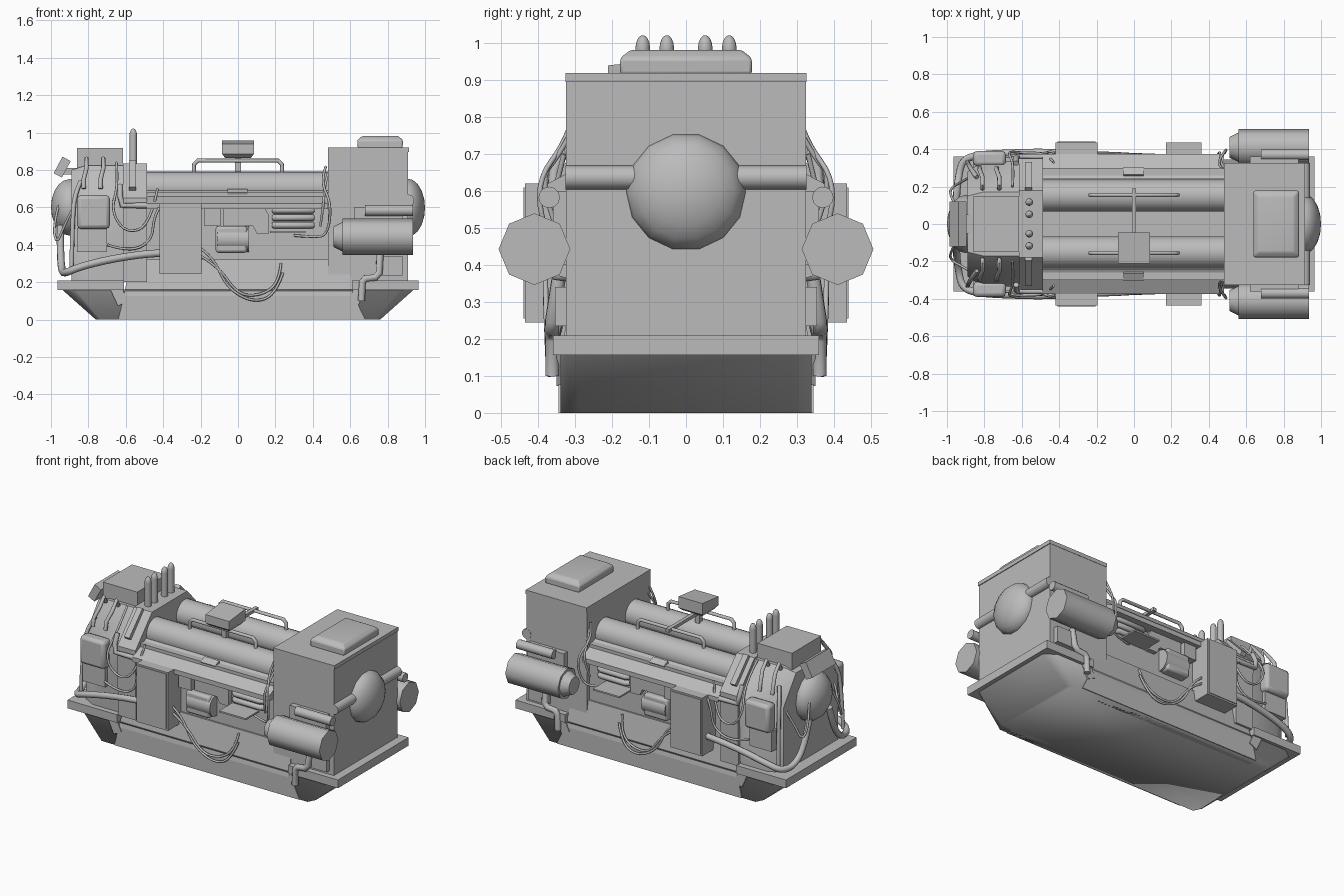
import bpy, bmesh
from math import radians
from mathutils import Vector, Matrix, Euler

cube = bpy.data.objects.get("Cube")
if cube:
    bpy.data.objects.remove(cube, do_unlink=True)

GREY = (0.5, 0.5, 0.5, 1)
grey = bpy.data.materials.new("plain grey")
grey.use_nodes = True
grey.diffuse_color = GREY
grey.node_tree.nodes["Principled BSDF"].inputs["Base Color"].default_value = GREY


def finish(name, mesh, mirror, bevel=0, angle=40):
    obj = bpy.data.objects.new(name, mesh)
    bpy.context.collection.objects.link(obj)
    mesh.materials.clear()
    mesh.materials.append(grey)
    bpy.ops.object.select_all(action='DESELECT')
    obj.select_set(True)
    bpy.context.view_layer.objects.active = obj
    bpy.ops.object.shade_smooth_by_angle(angle=radians(angle))
    if bevel:
        mod = obj.modifiers.new("bevel", 'BEVEL')
        mod.width, mod.segments = bevel, 2
    if mirror:
        mod = obj.modifiers.new("mirror", 'MIRROR')
        mod.use_axis = (False, True, False)
        mod.use_mirror_merge = False
    return obj


def from_bm(name, bm, mirror=False, **kw):
    bmesh.ops.recalc_face_normals(bm, faces=bm.faces[:])
    mesh = bpy.data.meshes.new(name)
    bm.to_mesh(mesh)
    bm.free()
    return finish(name, mesh, mirror, **kw)


def loft(name, rings, **kw):
    bm = bmesh.new()
    loops = [[bm.verts.new(p) for p in ring] for ring in rings]
    for a, b in zip(loops, loops[1:]):
        for i in range(len(a)):
            j = (i + 1) % len(a)
            bm.faces.new((a[i], a[j], b[j], b[i]))
    bm.faces.new(loops[0])
    bm.faces.new(loops[-1])
    return from_bm(name, bm, **kw)


def along_x(name, profile, x0, x1, **kw):
    return loft(name, [[(x, y, z) for y, z in profile] for x in (x0, x1)], **kw)


def box(name, x, y, z, rot=(0, 0, 0), **kw):
    """Box from (low, high) ranges, turned about its own middle."""
    bm = bmesh.new()
    mid = Vector([(a + b) / 2 for a, b in (x, y, z)])
    size = Matrix.Diagonal([b - a for a, b in (x, y, z)] + [1])
    turn = Euler([radians(a) for a in rot]).to_matrix().to_4x4()
    bmesh.ops.create_cube(bm, size=1, matrix=Matrix.Translation(mid) @ turn @ size)
    return from_bm(name, bm, **kw)


def cyl(name, p0, p1, r0, r1=None, seg=16, **kw):
    p0, p1 = Vector(p0), Vector(p1)
    bm = bmesh.new()
    m = Matrix.Translation((p0 + p1) / 2) @ (p1 - p0).to_track_quat('Z', 'Y').to_matrix().to_4x4()
    bmesh.ops.create_cone(bm, cap_ends=True, segments=seg, radius1=r0,
                          radius2=r0 if r1 is None else r1, depth=(p1 - p0).length, matrix=m)
    return from_bm(name, bm, **kw)


def tube(name, pts, r, bend=False, mirror=True):
    cu = bpy.data.curves.new(name, 'CURVE')
    cu.dimensions = '3D'
    cu.bevel_depth, cu.bevel_resolution, cu.use_fill_caps = r, 2, True
    sp = cu.splines.new('NURBS' if bend else 'POLY')
    sp.points.add(len(pts) - 1)
    for p, co in zip(sp.points, pts):
        p.co = (*co, 1)
    if bend:
        sp.order_u, sp.use_endpoint_u, sp.resolution_u = 3, True, 5
    tmp = bpy.data.objects.new(name + "_path", cu)
    bpy.context.collection.objects.link(tmp)
    graph = bpy.context.evaluated_depsgraph_get()
    mesh = bpy.data.meshes.new_from_object(tmp.evaluated_get(graph))
    bpy.data.objects.remove(tmp, do_unlink=True)
    return finish(name, mesh, mirror, angle=50)


def dome(name, centre, radii, **kw):
    bm = bmesh.new()
    m = Matrix.Translation(centre) @ Matrix.Diagonal((*radii, 1)) @ Matrix.Rotation(radians(90), 4, 'Y')
    bmesh.ops.create_uvsphere(bm, u_segments=14, v_segments=10, radius=1, matrix=m)
    return from_bm(name, bm, **kw)


def both(half):
    return half + [(-y, z) for y, z in reversed(half)]


# Hull with sloping, softly cut ends
def outline(z, end, corner, ye):
    half = [(end, ye), (corner, .34), (-corner, .34), (-end, ye)]
    return [(x, y, z) for x, y in half] + [(x, -y, z) for x, y in reversed(half)]

loft("hull", [outline(0, .76, .735, .29), outline(.16, .94, .87, .29)], angle=60)
for s in (-1, 1):
    a, b = sorted((s * .61, s * .965))
    box("end_flange", (a, b), (-.36, .36), (.157, .21))
    box("flange_gusset", (s * .64 - .03, s * .64 + .03), (.31, .35), (.08, .2),
        rot=(0, s * 25, 0), mirror=True)
loft("side_skirt", [[(-.64, y, 0), (.68, y, 0), (.62, y, .125), (-.61, y, .125)] for y in (.28, .345)],
     mirror=True)
loft("sloping_skirt", [
    [(-.61, .2, .125), (.62, .2, .125), (.62, .345, .125), (-.61, .345, .125)],
    [(-.575, .2, .32), (.59, .2, .32), (.59, .31, .32), (-.575, .31, .32)]], mirror=True)

# Middle section
box("core", (-.5, .5), (-.3, .3), (.15, .68))
along_x("shoulder_shelf", [(.28, .59), (.375, .59), (.375, .62), (.24, .69), (.24, .6)], -.49, .48, mirror=True)
cyl("long_cylinder", (-.5, .152, .705), (.5, .152, .705), .086, seg=24, mirror=True)
box("shelf_block", (-.055, .05), (.255, .3), (.66, .69), rot=(-27, 0, 0), mirror=True)
tube("hand_rail", [(-.235, .155, .78), (-.235, .155, .83), (-.215, .155, .85),
                   (.215, .155, .85), (.235, .155, .83), (.235, .155, .78)], .011)
box("cross_bar", (-.012, .012), (-.13, .19), (.84, .86))
box("sensor_post", (-.015, .015), (-.145, -.115), (.7, .88))
loft("sensor_box", [[(-a, -.128 - b, z), (a, -.128 - b, z), (a, -.128 + b, z + t), (-a, -.128 + b, z + t)]
                    for a, b, z, t in ((.07, .06, .865, 0), (.085, .083, .885, 0), (.085, .083, .94, .018))])

# Equipment on the long sides
box("control_cabinet", (-.42, -.195), (.3, .435), (.245, .62), mirror=True)
box("cabinet_door", (-.41, -.205), (.43, .44), (.255, .61), mirror=True)
box("junction_box", (-.18, -.09), (.29, .35), (.5, .61), mirror=True)
cyl("pump_barrel", (-.11, .305, .43), (.06, .305, .43), .07, seg=12, mirror=True)
box("pump_mount", (-.12, .05), (.28, .365), (.357, .5), bevel=.015, mirror=True)
loft("bracket_plate", [[(x, y, z) for x, z in ((-.08, .6), (.14, .6), (.165, .56), (.165, .46),
     (.1, .46), (.08, .5), (-.08, .5))] for y in (.29, .33)], mirror=True)
for z in (.585, .545, .505):
    tube("cooling_rib", [(.19, .305, z), (.21, .318, z), (.38, .318, z), (.4, .305, z)], .018)
box("step_tray", (.17, .36), (.29, .435), (.463, .473), mirror=True)

# Tall head block
box("head_block", (.48, .91), (-.324, .324), (.2, .9))
box("head_cap", (.48, .915), (-.326, .326), (.895, .92))
loft("roof_hatch", [[(.76 - a, -b, z), (.76 + a, -b, z), (.76 + a, b, z), (.76 - a, b, z)]
                    for a, b, z in ((.12, .178, .915), (.122, .178, .96), (.095, .15, .982))],
     bevel=.008)
dome("head_dome", (.905, 0, .598), (.095, .163, .16))
cyl("dome_pipe", (.91, .12, .637), (.91, .326, .637), .032, mirror=True)

# Side tanks on the head block
cyl("side_tank", (.56, .41, .443), (.935, .41, .443), .097, seg=8, angle=50, mirror=True)
cyl("tank_neck", (.51, .41, .443), (.565, .41, .443), .055, .082, seg=12, mirror=True)
cyl("upper_canister", (.68, .37, .583), (.935, .37, .583), .029, seg=12, mirror=True)
box("tank_bracket", (.62, .88), (.31, .36), (.4, .6), mirror=True)
box("lower_bracket", (.74, .88), (.31, .355), (.235, .34), mirror=True)
tube("drain_pipe", [(.76, .345, .36), (.755, .362, .25), (.735, .362, .225), (.68, .362, .22),
                    (.665, .362, .2), (.66, .362, .1)], .02)

# Many-sided rear housing with ribbed arch
housing = both([(.325, .2), (.335, .64), (.17, .825)])
rear = both([(.28, .2), (.28, .62), (.15, .8)])
loft("rear_housing", [[(x, y, z) for y, z in p] for x, p in ((-.55, housing), (-.81, housing), (-.89, rear))])
along_x("arch_rib", both([(.345, .2), (.35, .65), (.18, .835)]), -.615, -.487)
box("housing_top_box", (-.86, -.615), (-.148, .148), (.72, .918))
for y in (.117, .052):
    cyl("vent_pin", (-.56, y, .8), (-.56, y, .985), .02, seg=12, mirror=True)
    dome("vent_pin_tip", (-.56, y, .985), (.02, .02, .037), mirror=True)
box("slot_panel", (-.582, -.545), (.152, .348), (.75, .785), rot=(-46, 0, 0), mirror=True)
box("slot_insert", (-.572, -.555), (.17, .33), (.77, .788), rot=(-46, 0, 0), mirror=True)
box("side_pack", (-.86, -.685), (.31, .39), (.485, .665), bevel=.02, mirror=True)
box("lower_pack", (-.86, -.7), (.3, .355), (.36, .49), mirror=True)
dome("rear_dome", (-.9, 0, .6), (.1, .155, .155))
box("rear_lamp", (-.965, -.915), (-.12, .12), (.765, .865), rot=(0, 28, 0))
box("lamp_bracket", (-.94, -.84), (-.05, .05), (.775, .81))

# Rigid pipes on the housing
tube("main_hose", [(-.2, .36, .36), (-.42, .385, .36), (-.65, .38, .33), (-.84, .37, .285), (-.92, .34, .25),
                   (-.94, .24, .25), (-.95, .15, .34), (-.95, .1, .5)], .02, bend=True)
tube("housing_conduit", [(-.48, .36, .61), (-.54, .36, .61), (-.62, .36, .61), (-.63, .355, .66),
                         (-.63, .325, .72)], .015)
for x in (-.81, -.72):
    tube("grab_handle", [(x, .19, .82), (x, .21, .86), (x, .25, .81), (x - .015, .29, .75),
                         (x - .015, .3, .7)], .012)
tube("housing_drop_pipe", [(-.84, .25, .74), (-.87, .29, .68), (-.885, .32, .55), (-.89, .33, .26)], .012, bend=True)

# Loose cables
cables = [
    [(-.2, .38, .38), (-.13, .38, .33), (-.06, .375, .17), (.08, .37, .09), (.2, .365, .13), (.24, .34, .25)],
    [(-.2, .38, .34), (-.1, .38, .28), (0, .37, .13), (.13, .365, .13), (.22, .35, .2), (.23, .32, .3)],
    [(.47, .3, .82), (.44, .32, .74), (.5, .41, .62), (.48, .37, .45), (.4, .34, .44), (.3, .31, .45)],
    [(.48, .3, .78), (.46, .34, .7), (.46, .4, .63), (.44, .35, .5)],
    [(-.65, .2, .84), (-.64, .32, .72), (-.68, .39, .58), (-.6, .38, .46), (-.47, .38, .5), (-.43, .33, .7)],
    [(-.7, .36, .4), (-.58, .37, .36), (-.46, .38, .42), (-.45, .39, .55), (-.42, .38, .6)],
    [(-.95, .1, .65), (-.99, .16, .5), (-.97, .2, .4), (-.93, .22, .5), (-.88, .25, .6)],
]
for path in cables:
    tube("loose_cable", path, .007, bend=True)
